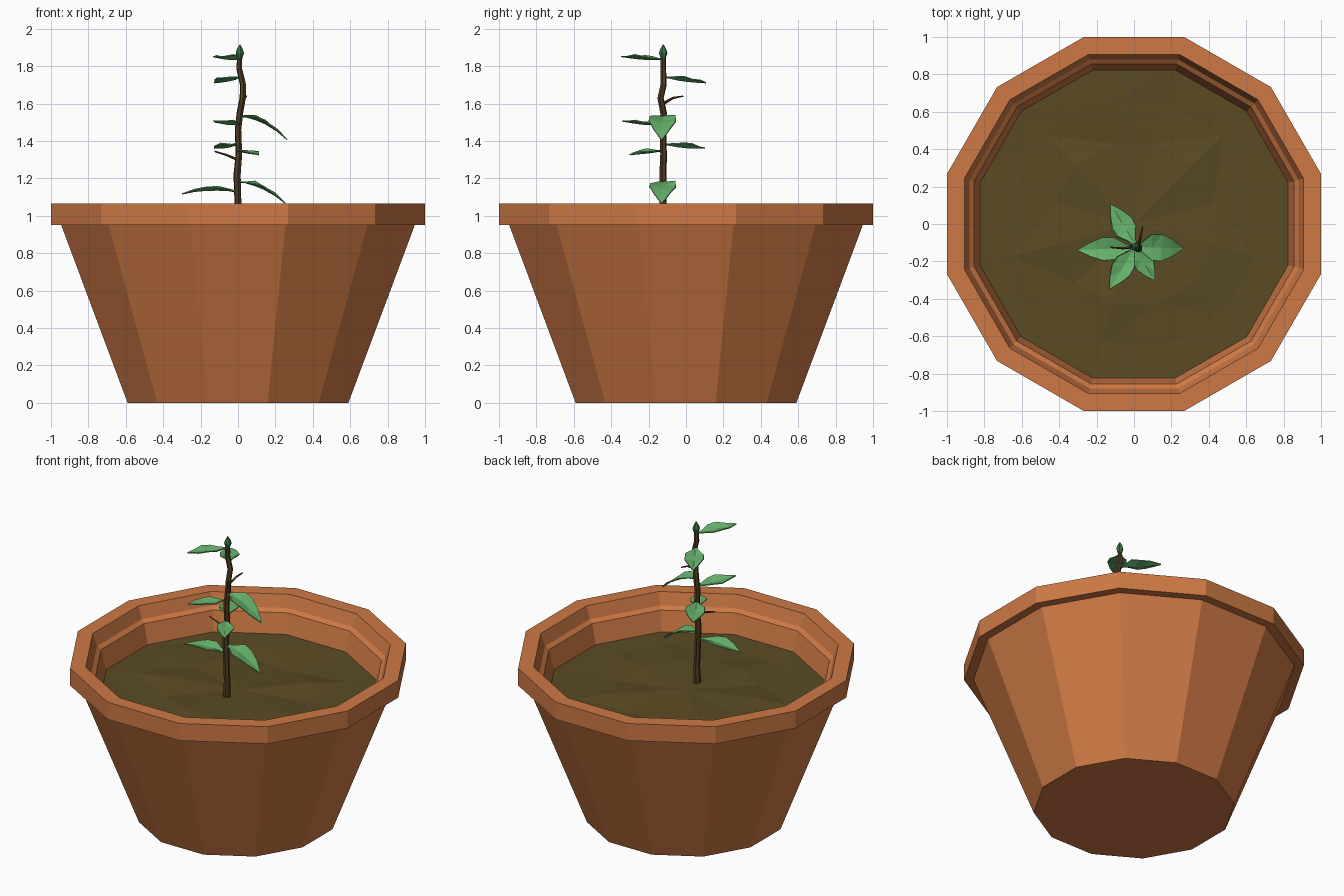
import bpy, bmesh, math, random
from mathutils import Vector

if "Cube" in bpy.data.objects:
    bpy.data.objects.remove(bpy.data.objects["Cube"])

random.seed(4)
SIDES = 12


def material(name, rgb):
    m = bpy.data.materials.new(name)
    m.diffuse_color = (*rgb, 1)
    m.use_nodes = True
    m.node_tree.nodes["Principled BSDF"].inputs["Base Color"].default_value = m.diffuse_color
    return m


TERRACOTTA = material("terracotta", (0.61, 0.19, 0.058))
SOIL = material("soil brown", (0.102, 0.07, 0.0176))
BARK = material("bark brown", (0.085, 0.043, 0.015))
LEAF = material("leaf green", (0.135, 0.45, 0.15))
BUD = material("dark bud green", (0.038, 0.17, 0.06))


def finish(bm, name, mat):
    bmesh.ops.recalc_face_normals(bm, faces=bm.faces)
    me = bpy.data.meshes.new(name)
    bm.to_mesh(me)
    bm.free()
    me.materials.append(mat)
    ob = bpy.data.objects.new(name, me)
    bpy.context.collection.objects.link(ob)
    return ob


def ring(bm, apothem, z, jitter=0.0):
    r = apothem / math.cos(math.pi / SIDES)
    return [bm.verts.new((r * math.cos(a), r * math.sin(a), z + random.uniform(-jitter, jitter)))
            for a in (math.radians(15 + 30 * i) for i in range(SIDES))]


def bridge(bm, a, b):
    n = len(a)
    for i in range(n):
        j = (i + 1) % n
        bm.faces.new((a[i], a[j], b[j], b[i]))


# Pot: twelve-sided turned profile with a collar and stepped inner lip
profile = [(0.59, 0), (0.945, 0.95), (1.0, 0.95), (1.0, 1.065), (0.907, 1.065),
           (0.88, 0.985), (0.855, 0.965), (0.815, 0.80), (0.55, 0.06)]
bm = bmesh.new()
rings = [ring(bm, r, z) for r, z in profile]
for a, b in zip(rings, rings[1:]):
    bridge(bm, a, b)
bm.faces.new(rings[0])
bm.faces.new(rings[-1])
finish(bm, "pot", TERRACOTTA)

# Soil: gently lumpy disc
bm = bmesh.new()
rings = [ring(bm, 0.83, 0.835), ring(bm, 0.65, 0.835, 0.008), ring(bm, 0.43, 0.835, 0.02)]
for a, b in zip(rings, rings[1:]):
    bridge(bm, a, b)
mid = bm.verts.new((0, 0, 0.84))
for i in range(SIDES):
    bm.faces.new((rings[2][i], rings[2][(i + 1) % SIDES], mid))
bmesh.ops.triangulate(bm, faces=bm.faces)
soil = finish(bm, "soil", SOIL)
if soil.data.polygons[0].normal.z < 0:
    soil.data.flip_normals()


def tube(name, pts, radii, mat, n=6):
    """Low-poly tube through the points with a radius at each."""
    pts = [Vector(p) for p in pts]
    bm = bmesh.new()
    rows = []
    for i, (p, r) in enumerate(zip(pts, radii)):
        t = (pts[min(i + 1, len(pts) - 1)] - pts[max(i - 1, 0)]).normalized()
        u = t.cross(Vector((0.3, 1, 0.1))).normalized()
        v = t.cross(u)
        rows.append([bm.verts.new(p + r * (u * math.cos(k * math.tau / n) + v * math.sin(k * math.tau / n)))
                     for k in range(n)])
    for a, b in zip(rows, rows[1:]):
        bridge(bm, a, b)
    bm.faces.new(rows[0])
    bm.faces.new(rows[-1])
    return finish(bm, name, mat)


# Crooked stem, twigs and top bud
tube("stem",
     [(0, -0.12, 0.81), (0.005, -0.122, 0.95), (0, -0.123, 1.06), (-0.005, -0.123, 1.22),
      (0.005, -0.12, 1.33), (0, -0.123, 1.46), (0.01, -0.12, 1.55), (0.025, -0.136, 1.63),
      (0.027, -0.12, 1.70), (0.006, -0.122, 1.79), (0.01, -0.122, 1.86)],
     [0.024, 0.02, 0.019, 0.02, 0.018, 0.018, 0.018, 0.017, 0.017, 0.016, 0.014], BARK)
tube("left_twig", [(0, -0.122, 1.30), (-0.06, -0.13, 1.325), (-0.125, -0.125, 1.345)],
     [0.008, 0.006, 0.004], BARK, 4)
tube("back_twig", [(0.02, -0.13, 1.595), (0.035, -0.07, 1.63), (0.046, -0.015, 1.64)],
     [0.009, 0.007, 0.004], BARK, 4)
tube("bud", [(0.01, -0.122, 1.845), (0.01, -0.122, 1.87), (0.01, -0.122, 1.888), (0.01, -0.122, 1.915)],
     [0.015, 0.023, 0.018, 0.003], BUD)


def leaf(name, base, tip, arch, width):
    """Pointed leaf with a creased midrib, uneven edges and a slight arch."""
    base, tip = Vector(base), Vector(tip)
    d = tip - base
    side = Vector((-d.y, d.x, 0)).normalized()
    bm = bmesh.new()
    rows = []
    for t, w in ((0, 0.08), (0.15, 0.35), (0.35, 0.95), (0.55, 1.0), (0.78, 0.6), (1, 0.04)):
        c = base + d * t + Vector((0, 0, arch * 4 * t * (1 - t)))
        lift = Vector((0, 0, 0.016 * w))
        row = []
        for s in (1, 0, -1):
            wave = Vector((0, 0, random.uniform(-0.008, 0.008) * w * abs(s)))
            row.append(bm.verts.new(c + side * s * w * width + (lift + wave) * abs(s) - lift * 0.4))
        rows.append(row)
    for a, b in zip(rows, rows[1:]):
        for k in (0, 1):
            bm.faces.new((a[k], a[k + 1], b[k + 1], b[k]))
    bmesh.ops.triangulate(bm, faces=bm.faces)
    ob = finish(bm, name, LEAF)
    if ob.data.polygons[4].normal.z < 0:
        ob.data.flip_normals()
    mod = ob.modifiers.new("thickness", "SOLIDIFY")
    mod.thickness = 0.006


leaves = [((0, -0.125, 1.13), (-0.30, -0.14, 1.12), 0.022, 0.062),
          ((0, -0.12, 1.185), (0.255, -0.13, 1.07), 0.03, 0.07),
          ((0.005, -0.123, 1.535), (0.265, -0.13, 1.41), 0.035, 0.072),
          ((0, -0.125, 1.35), (0.11, -0.30, 1.33), 0.005, 0.05),
          ((0, -0.115, 1.385), (-0.125, 0.10, 1.365), 0.0, 0.058),
          ((0, -0.125, 1.49), (-0.13, -0.34, 1.51), 0.0, 0.055),
          ((0.01, -0.115, 1.745), (-0.125, 0.105, 1.715), 0.0, 0.058),
          ((0.005, -0.125, 1.84), (-0.13, -0.345, 1.855), 0.0, 0.055)]
for i, (b, t, arch, w) in enumerate(leaves):
    leaf(f"leaf_{i + 1}", b, t, arch, w)
